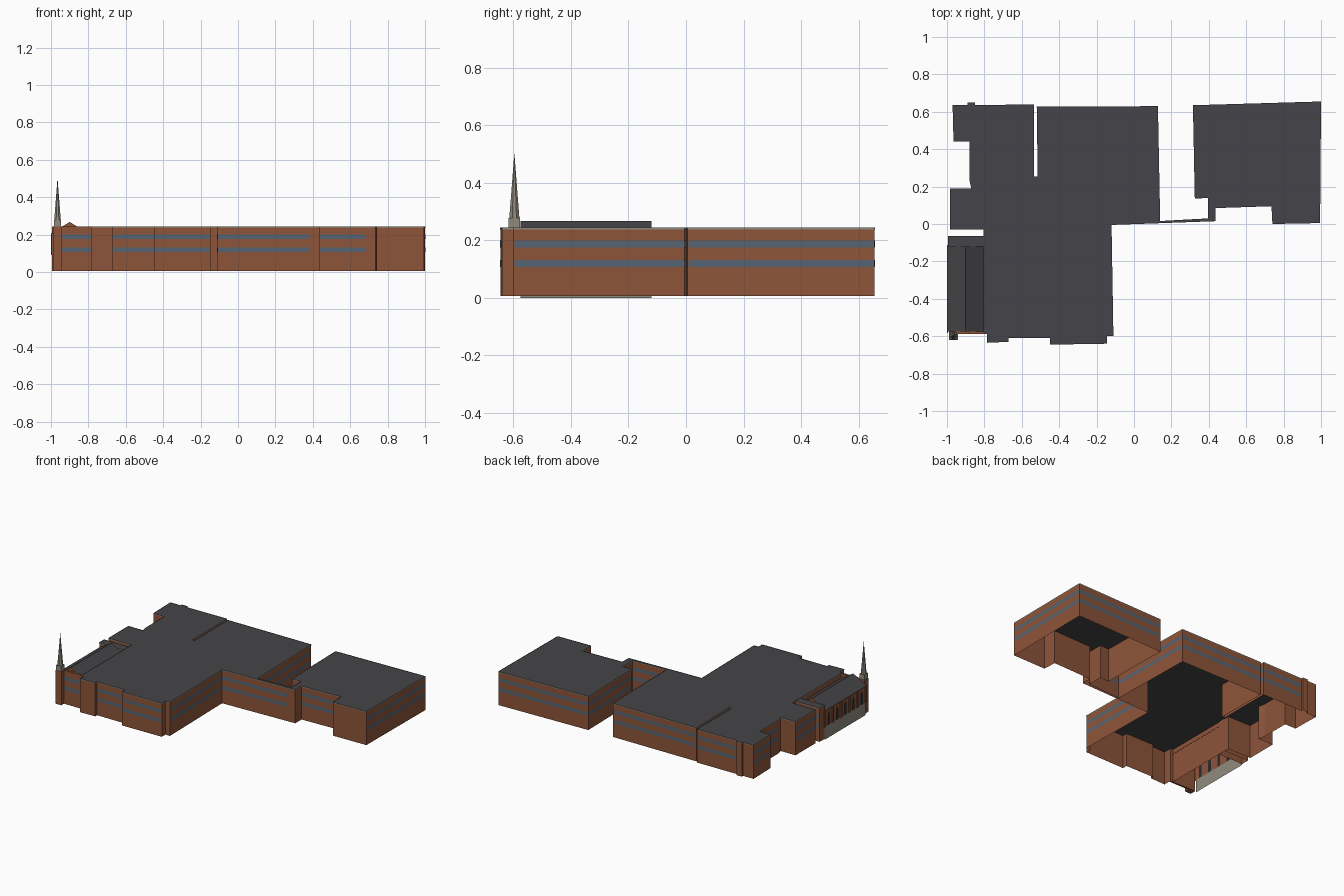
import bpy
import bmesh
from math import radians
from mathutils import Vector

cube = bpy.data.objects.get("Cube")
if cube:
    bpy.data.objects.remove(cube, do_unlink=True)


def make_material(name, color):
    mat = bpy.data.materials.new(name)
    mat.use_nodes = True
    mat.diffuse_color = (*color, 1)
    for node in mat.node_tree.nodes:
        if node.type == "BSDF_PRINCIPLED":
            node.inputs["Base Color"].default_value = (*color, 1)
    return mat


BRICK = make_material("red brick", (0.27, 0.09, 0.042))
ROOF = make_material("dark roofing", (0.06, 0.06, 0.067))
GLASS = make_material("blue grey glass", (0.09, 0.13, 0.17))
STONE = make_material("pale stone", (0.28, 0.26, 0.21))
DARK = make_material("dark lancet glass", (0.02, 0.025, 0.03))

BASE, TOP = 0.007, 0.243
BANDS = [(0.108, 0.132), (0.176, 0.2)]


def finish(name, bm, *mats):
    mesh = bpy.data.meshes.new(name)
    bm.to_mesh(mesh)
    bm.free()
    for mat in mats:
        mesh.materials.append(mat)
    obj = bpy.data.objects.new(name, mesh)
    bpy.context.scene.collection.objects.link(obj)
    return obj


def face(bm, points, index=0):
    f = bm.faces.new([bm.verts.new(p) for p in points])
    f.material_index = index
    return f


def wall(bm, a, b, low, high, index=0):
    """Upright quad from plan point a to plan point b."""
    return face(bm, [(*a, low), (*b, low), (*b, high), (*a, high)], index)


def box(name, mat, low, high):
    bm = bmesh.new()
    bmesh.ops.create_cube(bm, size=1)
    low, high = Vector(low), Vector(high)
    for v in bm.verts:
        v.co = (low + high) / 2 + v.co * (high - low)
    return finish(name, bm, mat)


def has_windows(a, b):
    """Long facades carry ribbon windows; the wing's plain front does not."""
    south = abs(b.y - a.y) < 0.05 and b.x > a.x
    return (b - a).length > 0.14 and not (south and a.x > 0.7)


def building(name, outline):
    """Open-bottomed shell with flat roof, coping and ribbon windows.

    The outline runs counter-clockwise.
    """
    points = [Vector(p) for p in outline]
    shell, ribbons, coping = bmesh.new(), bmesh.new(), bmesh.new()
    face(shell, [(p.x, p.y, TOP) for p in points], 1)
    for a, b in zip(points, points[1:] + points[:1]):
        wall(shell, a, b, BASE, TOP)
        along = (b - a).normalized()
        out = Vector((along.y, -along.x)) * 0.002
        wall(coping, a + out, b + out, TOP - 0.005, TOP + 0.001)
        if has_windows(a, b):
            # Ribbons on the long southern links stop short of the corner
            short = 0.055 if along.x > 0.9 and a.x > -0.2 else 0.004
            start, end = a + along * 0.004 + out, b - along * short + out
            for low, high in BANDS:
                wall(ribbons, start, end, low, high)
    bmesh.ops.remove_doubles(shell, verts=shell.verts, dist=0.0001)
    finish(name + "_shell", shell, BRICK, ROOF)
    finish(name + "_ribbon_windows", ribbons, GLASS)
    finish(name + "_coping", coping, STONE)


# Main block, joined by a thin link to the east wing
building("school", [
    (-0.12, -0.005), (0.435, 0.015), (0.435, 0.085), (0.735, 0.095),
    (0.74, 0), (0.995, 0.005), (1, 0.655), (0.315, 0.635),
    (0.325, 0.135), (0.395, 0.14), (0.395, 0.03), (0.14, 0.016),
    (0.128, 0.63), (-0.52, 0.627), (-0.515, 0.255), (-0.535, 0.255),
    (-0.535, 0.64), (-0.85, 0.635), (-0.85, 0.65), (-0.89, 0.65),
    (-0.89, 0.635), (-0.97, 0.635), (-0.965, 0.44), (-0.88, 0.44),
    (-0.88, 0.235), (-0.87, 0.19), (-0.985, 0.19), (-0.985, -0.03),
    (-0.805, -0.03), (-0.805, -0.585), (-0.785, -0.585), (-0.785, -0.635),
    (-0.67, -0.63), (-0.67, -0.61), (-0.45, -0.61), (-0.45, -0.645),
    (-0.145, -0.64), (-0.145, -0.6), (-0.11, -0.6)])

# Small block behind the chapel
building("chapel_rear", [
    (-0.995, -0.12), (-0.805, -0.12), (-0.805, -0.065), (-0.995, -0.065)])

# Screen wall and ribbon windows across the chapel front
box("chapel_front_wall", BRICK, (-0.985, -0.588, BASE), (-0.785, -0.575, TOP))
ribbon = bmesh.new()
for low, high in BANDS:
    wall(ribbon, (-0.94, -0.59), (-0.787, -0.59), low, high)
finish("chapel_front_windows", ribbon, GLASS)

# Chapel side wall: stone below, brick above
SIDE, FRONT, BACK = -0.994, -0.575, -0.12
RIDGE, EAVES, SILL = 0.268, 0.206, 0.09
side = bmesh.new()
wall(side, (SIDE, BACK), (SIDE, FRONT), 0, SILL, 1)
wall(side, (SIDE, BACK), (SIDE, FRONT), SILL, EAVES)
finish("chapel_side_wall", side, BRICK, STONE)

# Chapel gable ends and pitched roof
gables, roof = bmesh.new(), bmesh.new()
for y in (FRONT, BACK):
    face(gables, [(-1, y, EAVES), (-0.8, y, EAVES), (-0.9, y, RIDGE)])
for x in (-1, -0.8):
    face(roof, [(x, FRONT, EAVES), (x, BACK, EAVES),
                (-0.9, BACK, RIDGE), (-0.9, FRONT, RIDGE)])
bmesh.ops.recalc_face_normals(roof, faces=roof.faces)
finish("chapel_gables", gables, BRICK)
finish("chapel_roof", roof, ROOF)

# Lancet windows with buttresses between them
COUNT = 5
step = (BACK - FRONT) / COUNT
lancets = bmesh.new()
for i in range(COUNT):
    y = FRONT + step * (i + 0.5)
    for x in (SIDE - 0.002, SIDE + 0.002):
        face(lancets, [(x, y - 0.014, SILL), (x, y + 0.014, SILL),
                       (x, y + 0.014, 0.165), (x, y, 0.19),
                       (x, y - 0.014, 0.165)])
finish("chapel_lancets", lancets, DARK)
for i in range(COUNT + 1):
    y = FRONT + step * i
    box("chapel_buttress", BRICK, (-1, y - 0.008, SILL), (SIDE, y + 0.008, EAVES))

# Corner tower with stone belfry and slender spire
TX, TY = -0.965, -0.597
box("tower", BRICK, (TX - 0.023, TY - 0.022, BASE), (TX + 0.023, TY + 0.022, TOP))
box("belfry", STONE, (TX - 0.02, TY - 0.02, TOP), (TX + 0.02, TY + 0.02, 0.278))
bpy.ops.mesh.primitive_cone_add(vertices=8, radius1=0.019, radius2=0, depth=0.226,
                                location=(TX, TY, 0.391),
                                rotation=(0, 0, radians(22.5)))
spire = bpy.context.object
spire.name = "spire"
spire.data.materials.append(STONE)
